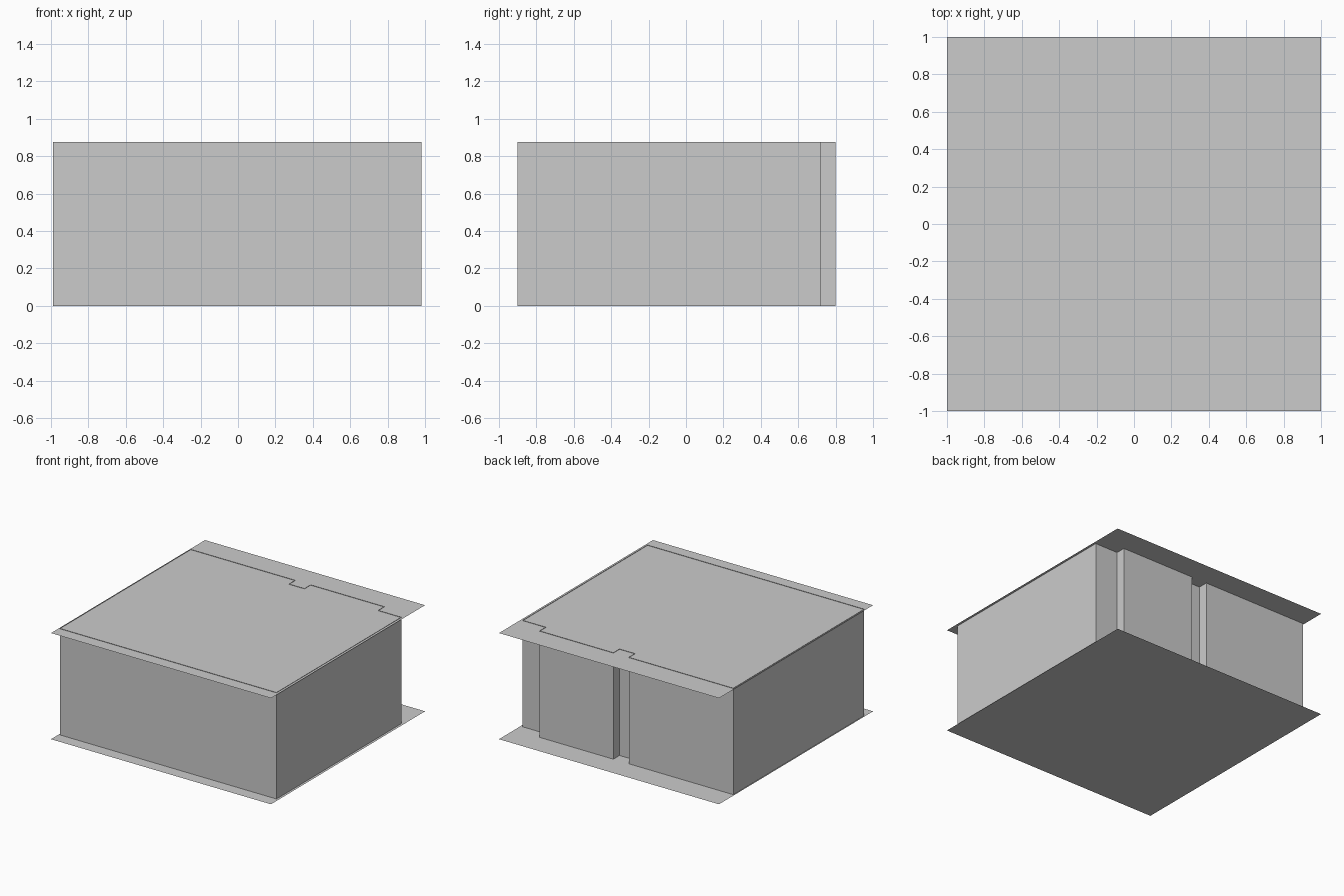
import bpy

if "Cube" in bpy.data.objects:
    bpy.data.objects.remove(bpy.data.objects["Cube"])

ROOM_HEIGHT = 0.875
CEILING_Z = 0.872


def add_mesh(name, verts, faces):
    mesh = bpy.data.meshes.new(name)
    mesh.from_pydata(verts, [], faces)
    mesh.update()
    obj = bpy.data.objects.new(name, mesh)
    bpy.context.collection.objects.link(obj)
    return obj


def add_slab(name, z, facing_up):
    # Thin square sheet, 2 x 2 units
    loop = [(-1, -1, z), (1, -1, z), (1, 1, z), (-1, 1, z)]
    face = (0, 1, 2, 3) if facing_up else (3, 2, 1, 0)
    return add_mesh(name, loop, [face])


def add_wall_loop(name, outline, z0, z1):
    # Thin wall sheet following a closed floor plan, facing outwards
    n = len(outline)
    verts = [(x, y, z) for z in (z0, z1) for x, y in outline]
    faces = [(i, (i + 1) % n, n + (i + 1) % n, n + i) for i in range(n)]
    return add_mesh(name, verts, faces)


# Floor and ceiling sheets
add_slab("floor", 0.0, False)
add_slab("ceiling", CEILING_Z, True)

# Room walls: rectangle with a back corner notch and a small back recess
plan = [(-0.99, -0.90), (0.98, -0.90), (0.98, 0.72), (0.77, 0.72),
        (0.77, 0.80), (0.10, 0.80), (0.10, 0.72), (-0.04, 0.72),
        (-0.04, 0.80), (-0.99, 0.80)]
add_wall_loop("walls", plan, 0.0, ROOM_HEIGHT)
